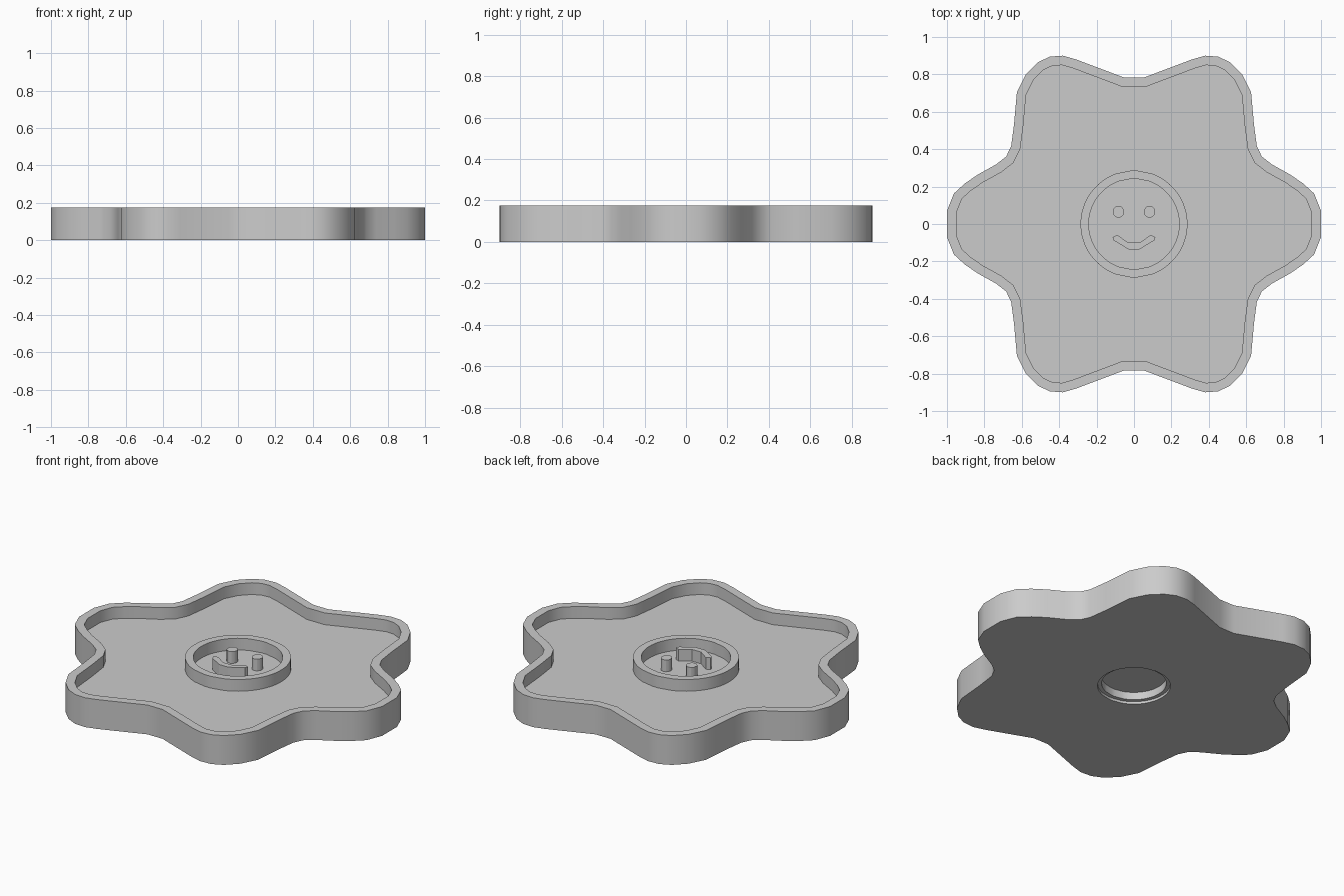
import bpy, bmesh, math
from mathutils import Vector

cube = bpy.data.objects.get("Cube")
if cube:
    bpy.data.objects.remove(cube)

# One plain grey material
grey = bpy.data.materials.new("plain_grey")
grey.use_nodes = True
colour = (0.6, 0.6, 0.6, 1)
grey.diffuse_color = colour
grey.node_tree.nodes["Principled BSDF"].inputs["Base Color"].default_value = colour

TOP, FLOOR, WALL = 0.175, 0.105, 0.05


def skin(name, loops):
    """Join a stack of (outline, height) loops with quads and cap both ends."""
    bm = bmesh.new()
    rows = [[bm.verts.new((p[0], p[1], z)) for p in pts] for pts, z in loops]
    n = len(rows[0])
    for a, b in zip(rows, rows[1:]):
        for i in range(n):
            j = (i + 1) % n
            bm.faces.new((a[i], a[j], b[j], b[i]))
    bm.faces.new(rows[0][::-1])
    bm.faces.new(rows[-1])
    bmesh.ops.recalc_face_normals(bm, faces=bm.faces)
    mesh = bpy.data.meshes.new(name)
    bm.to_mesh(mesh)
    bm.free()
    for face in mesh.polygons:
        face.use_smooth = True
    mesh.set_sharp_from_angle(angle=math.radians(30))
    mesh.materials.append(grey)
    obj = bpy.data.objects.new(name, mesh)
    bpy.context.collection.objects.link(obj)
    return obj


def inset(pts, d):
    """Offset a counter-clockwise outline inwards with mitred corners."""
    out = []
    for i, p in enumerate(pts):
        e1 = (p - pts[i - 1]).normalized()
        e2 = (pts[(i + 1) % len(pts)] - p).normalized()
        n1, n2 = Vector((-e1.y, e1.x)), Vector((-e2.y, e2.x))
        out.append(p + (n1 + n2) * d / (1 + n1.dot(n2)))
    return out


# Six-petal outline: one quarter, mirrored into the other three
quarter = [Vector(p) for p in (
    (1.0, .07), (.963, .163), (.904, .217), (.834, .265), (.738, .318),
    (.684, .36), (.657, .415), (.642, .527), (.626, .705), (.578, .80),
    (.513, .865), (.45, .895), (.38, .90), (.31, .88), (.05, .782))]
half = quarter + [Vector((-p.x, p.y)) for p in reversed(quarter)]
petals = half + [-p for p in half]
petals_inner = inset(petals, WALL)


def circle(r):
    return [p.normalized() * r for p in petals]


# Tray: underside recess, outer wall, rim, floor and raised centre ring
skin("flower_tray", [
    (circle(.175), .06), (circle(.175), .015), (circle(.197), .015),
    (circle(.197), 0), (petals, 0), (petals, TOP),
    (petals_inner, TOP), (petals_inner, FLOOR),
    (circle(.286), FLOOR), (circle(.286), TOP),
    (circle(.242), TOP), (circle(.242), FLOOR)])

# Eyes: short posts
for name, x in (("left_eye", .083), ("right_eye", -.083)):
    pts = [(x + .03 * math.cos(a), .065 + .032 * math.sin(a))
           for a in (math.tau * k / 12 for k in range(12))]
    skin(name, [(pts, FLOOR - .005), (pts, TOP)])

# Smile: raised curved bar, mirrored across the middle
side = [(.03, -.135), (.108, -.088), (.114, -.07), (.09, -.058), (.03, -.10)]
smile = side + [(-x, y) for x, y in reversed(side)]
skin("smile", [(smile, FLOOR - .005), (smile, TOP)])
